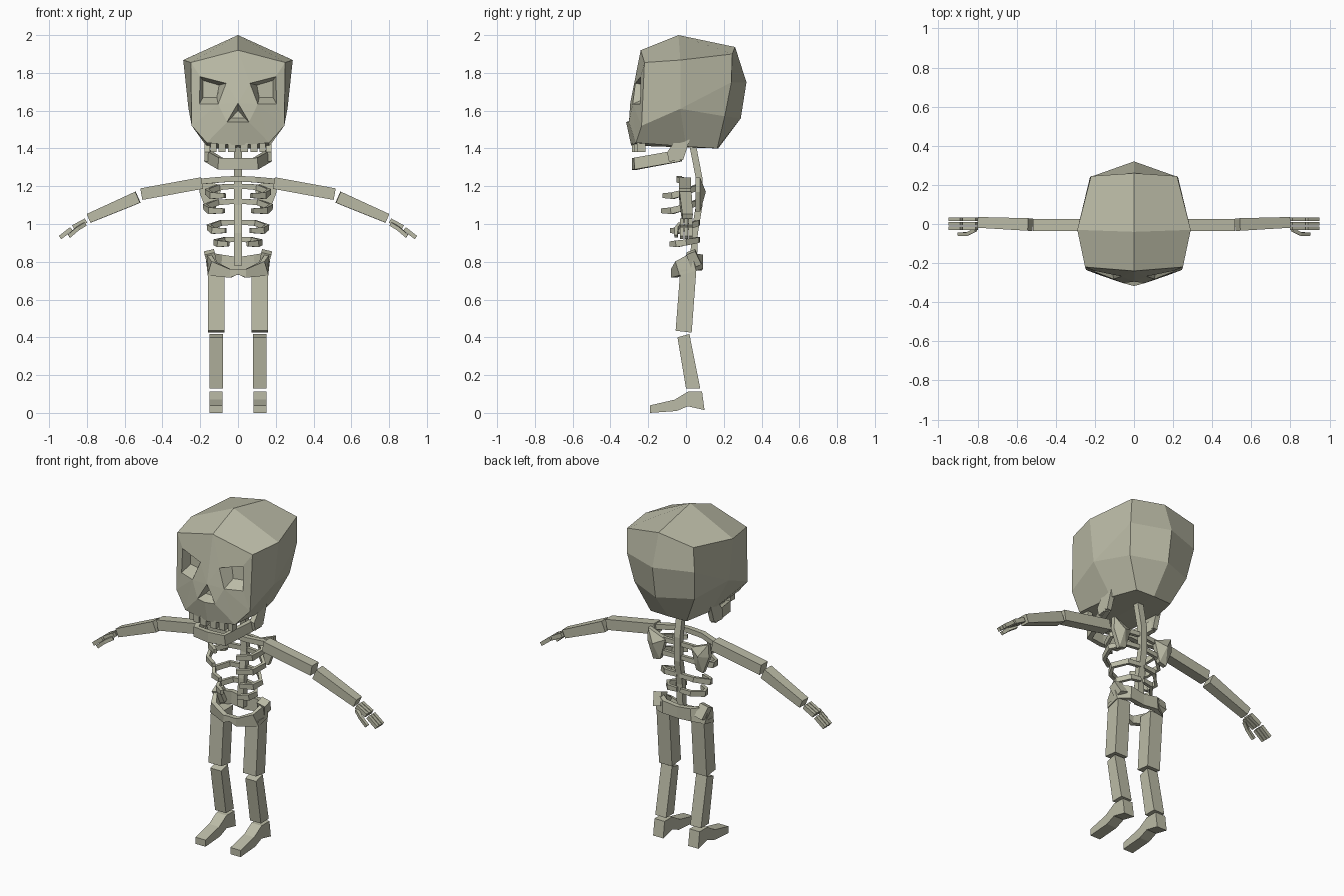
import bpy, bmesh
from mathutils import Vector

if "Cube" in bpy.data.objects:
    bpy.data.objects.remove(bpy.data.objects["Cube"])

bone = bpy.data.materials.new("bone")
bone.diffuse_color = (0.50, 0.50, 0.385, 1)
bone.use_nodes = True
bone.node_tree.nodes["Principled BSDF"].inputs["Base Color"].default_value = bone.diffuse_color


def make(name, verts, faces, mirror=True):
    """Mesh object, mirrored across x unless told otherwise."""
    bm = bmesh.new()
    vs = [bm.verts.new(v) for v in verts]
    for f in faces:
        bm.faces.new([vs[i] for i in f])
    bmesh.ops.recalc_face_normals(bm, faces=bm.faces)
    me = bpy.data.meshes.new(name)
    bm.to_mesh(me)
    bm.free()
    me.materials.append(bone)
    ob = bpy.data.objects.new(name, me)
    bpy.context.collection.objects.link(ob)
    if mirror:
        ob.modifiers.new("Mirror", 'MIRROR').merge_threshold = 0.0005
    return ob


def prism(name, profile, x0, x1, mirror=True):
    """Side profile (y, z) extruded from x0 to x1."""
    n = len(profile)
    verts = [(x, y, z) for x in (x0, x1) for y, z in profile]
    faces = [tuple(range(n)), tuple(range(n, 2 * n))]
    faces += [(i, (i + 1) % n, n + (i + 1) % n, n + i) for i in range(n)]
    return make(name, verts, faces, mirror)


def sweep(name, pts, wide, high, up=(0, 0, 1), mirror=True, open_start=False):
    """Rectangular bar along a path; wide and high may vary per point."""
    pts = [Vector(p) for p in pts]
    n = len(pts)
    wide = wide if isinstance(wide, (list, tuple)) else [wide] * n
    high = high if isinstance(high, (list, tuple)) else [high] * n
    verts, faces = [], []
    for i, p in enumerate(pts):
        t = Vector((0, 0, 0))
        if i > 0:
            t += (p - pts[i - 1]).normalized()
        if i < n - 1:
            t += (pts[i + 1] - p).normalized()
        t.normalize()
        # Ends on the mirror plane are cut square to it
        if n > 2 and abs(p.x) < 1e-6 and mirror:
            t = Vector((1 if i == 0 else -1, 0, 0))
        a = Vector(up).cross(t).normalized()
        b = t.cross(a)
        for s, q in ((-1, -1), (1, -1), (1, 1), (-1, 1)):
            verts.append(p + a * s * wide[i] / 2 + b * q * high[i] / 2)
        if i:
            o = 4 * i
            faces += [(o - 4 + k, o - 4 + (k + 1) % 4, o + (k + 1) % 4, o + k) for k in range(4)]
    faces.append((4 * n - 4, 4 * n - 3, 4 * n - 2, 4 * n - 1))
    if not open_start:
        faces.append((0, 1, 2, 3))
    return make(name, verts, faces, mirror)


# Skull: half a faceted shell with sunken eye and nose sockets
P = {
    'A': (0, -.04, 2.0), 'C': (0, -.24, 1.92), 'F': (.25, -.22, 1.855),
    'M': (.29, -.03, 1.868), 'B': (.22, .245, 1.90), 'K': (0, .26, 1.937),
    'F2': (.245, -.235, 1.52), 'M2': (.262, -.03, 1.61),
    'B2': (.225, .24, 1.75), 'K2': (0, .32, 1.75),
    'B3': (.20, .205, 1.57), 'K3': (0, .29, 1.56),
    'B4': (.12, .165, 1.40), 'K4': (0, .17, 1.40),
    'G': (.165, 0, 1.41), 'D': (.165, -.265, 1.43), 'E': (0, -.29, 1.415),
    'e1': (.063, -.268, 1.745), 'e2': (.20, -.24, 1.78),
    'e3': (.205, -.243, 1.635), 'e4': (.105, -.282, 1.635),
    'i1': (.10, -.20, 1.735), 'i2': (.185, -.185, 1.76),
    'i3': (.185, -.185, 1.67), 'i4': (.112, -.205, 1.67),
    'n1': (0, -.295, 1.64), 'n2': (.058, -.302, 1.54), 'n3': (0, -.317, 1.54),
    'm1': (0, -.25, 1.60), 'm2': (.037, -.255, 1.56), 'm3': (0, -.255, 1.56),
}
keys = list(P)
shell = ["A C F M", "A M B K", "K B B2 K2", "K2 B2 B3 K3", "K3 B3 B4 K4", "F F2 M2 M",
         "M M2 B2 B", "M2 B3 B2", "M2 G B4 B3", "F2 D G M2", "E K4 B4 G D"]
face = ["C e1 e2 F", "F e2 e3 F2", "C n1 e1", "e1 n1 e4", "e4 n1 n2",
        "e4 F2 e3", "e4 D F2", "e4 n2 D", "n2 n3 E D"]
sockets = ["e1 e2 i2 i1", "e2 e3 i3 i2", "e3 e4 i4 i3", "e4 e1 i1 i4", "i1 i2 i3 i4",
           "n1 n2 m2 m1", "n2 n3 m3 m2", "m1 m2 m3"]
make("skull", list(P.values()), [[keys.index(k) for k in f.split()] for f in shell + face + sockets])

# Upper teeth
for i, (x, w, y) in enumerate(((.032, .04, -.26), (.085, .035, -.25), (.13, .03, -.235))):
    prism(f"tooth_{i + 1}", [(y - .025, 1.38), (y + .02, 1.38), (y + .02, 1.43), (y - .025, 1.43)],
          x - w / 2, x + w / 2)

# Lower jaw: front bar and rising hinge
sweep("jaw", [(0, -.272, 1.318), (.095, -.262, 1.32), (.163, -.03, 1.362)], .03, .062, open_start=True)
prism("jaw_hinge", [(-.10, 1.38), (-.04, 1.465), (.02, 1.447), (-.015, 1.34), (-.09, 1.33)], .148, .178)

# Spine
sweep("spine", [(0, .035, 1.42), (0, .07, 1.24), (0, .07, 1.10), (0, .045, .95), (0, .04, .78)],
      .04, .035, up=(0, 1, 0), mirror=False)

# Collar bones
sweep("collar_bone", [(0, -.035, 1.24), (.09, -.035, 1.235), (.20, 0, 1.225)], .03, .03, open_start=True)

# Ribs: half width, height at the spine, height at the tip, tip depth
for i, (w, zs, zt, yt) in enumerate(((.165, 1.20, 1.15, -.115), (.175, 1.12, 1.07, -.125),
                                     (.155, 1.01, .965, -.075), (.12, .92, .895, -.08))):
    zm = (zs + zt) / 2
    sweep(f"rib_{i + 1}", [(.01, .065, zs), (.6 * w, .06, zs - .005), (w, 0, zm - .005),
                           (.85 * w, yt * .6, zt), (.42 * w, yt, zt)],
          .02, (.025, .03, .032, .035, .025))

# Shoulder blades: plate with a raised back ridge
outline = [(.085, 1.20), (.20, 1.245), (.205, 1.17), (.165, 1.065), (.12, 1.075)]
blade = [(x, .05, z) for x, z in outline] + [(x, .075, z) for x, z in outline] + [(.15, .105, 1.17)]
make("shoulder_blade", blade,
     [(0, 1, 2, 3, 4)] + [(i, (i + 1) % 5, 5 + (i + 1) % 5, 5 + i) for i in range(5)]
     + [(5 + i, 5 + (i + 1) % 5, 10) for i in range(5)])

# Arms
sweep("upper_arm", [(.19, -.005, 1.217), (.512, -.005, 1.158)], .062, .062)
sweep("forearm", [(.53, -.003, 1.142), (.79, .008, 1.03)], (.064, .055), (.064, .05))

# Hands: three two-part fingers and a thumb
for i, y in enumerate((-.022, .001, .024)):
    sweep(f"finger_base_{i + 1}", [(.805, y, 1.018), (.872, y, .982)], .019, .026)
    sweep(f"finger_tip_{i + 1}", [(.882, y, .975), (.942, y, .928)], .019, .022)
sweep("thumb", [(.81, -.03, 1.0), (.85, -.05, .975), (.895, -.053, .935)], .018, .02)

# Pelvis: closed basin, tallest at the hips
sweep("pelvis", [(0, .07, .79), (.09, .075, .80), (.155, .035, .80), (.14, -.035, .765),
                 (.04, -.065, .738), (0, -.065, .748)],
      .03, (.07, .075, .10, .08, .045, .03), open_start=True)
sweep("hip_wing", [(.135, .055, .78), (.152, .025, .852)], (.05, .055), (.06, .05), up=(0, 1, 0))

# Legs
prism("thigh", [(-.03, .76), (.055, .76), (.03, .425), (-.055, .435)], .072, .158)
prism("shin", [(-.045, .40), (.018, .418), (.075, .13), (0, .13)], .08, .152)
prism("foot", [(-.19, 0), (-.19, .04), (-.06, .07), (.01, .112), (.085, .112), (.098, .015),
               (.01, .035), (-.05, .01)], .083, .15)
